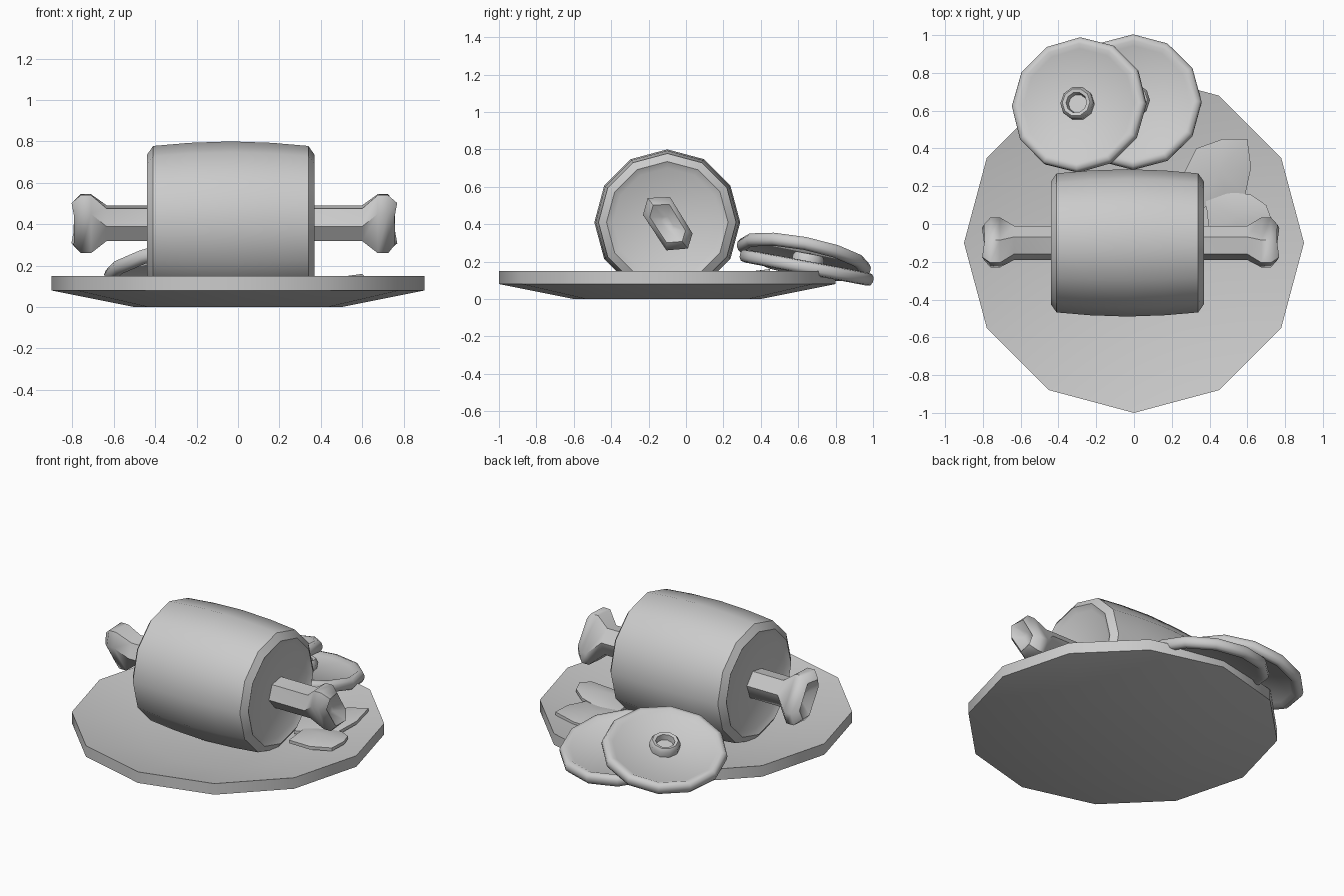
import bpy, bmesh
from math import sin, cos, pi, radians
from mathutils import Matrix, Vector

if "Cube" in bpy.data.objects:
    bpy.data.objects.remove(bpy.data.objects["Cube"])


def finish(name, bm, mat=None, angle=38):
    bmesh.ops.recalc_face_normals(bm, faces=bm.faces)
    mesh = bpy.data.meshes.new(name)
    bm.to_mesh(mesh)
    bm.free()
    if mat:
        mesh.transform(mat)
    ob = bpy.data.objects.new(name, mesh)
    bpy.context.collection.objects.link(ob)
    bpy.ops.object.select_all(action='DESELECT')
    bpy.context.view_layer.objects.active = ob
    ob.select_set(True)
    bpy.ops.object.shade_smooth_by_angle(angle=radians(angle))
    return ob


def loft(name, loops, mat=None, angle=38):
    """Skin equal-length loops and cap both ends."""
    bm = bmesh.new()
    rings = [[bm.verts.new(p) for p in loop] for loop in loops]
    n = len(rings[0])
    for a, b in zip(rings, rings[1:]):
        for i in range(n):
            j = (i + 1) % n
            bm.faces.new((a[i], a[j], b[j], b[i]))
    bm.faces.new(rings[0])
    bm.faces.new(rings[-1])
    return finish(name, bm, mat, angle)


def lathe(name, profile, sides=12, mat=None, angle=38):
    loops = [[(r * cos(2 * pi * i / sides), r * sin(2 * pi * i / sides), h)
              for i in range(sides)] for r, h in profile]
    return loft(name, loops, mat, angle)


# Plate: shallow twelve-sided dish
lathe("plate", [(0.5, 0), (0.9, 0.08), (0.9, 0.15), (0.5, 0.06)],
      mat=Matrix.Translation((0, -0.1, 0)))

# Meat: bulging barrel along x with slightly recessed ends
half = [(0.29, 0.385), (0.325, 0.405), (0.368, 0.375), (0.383, 0.2)]
meat = [(r, -h) for r, h in half] + [(0.39, 0)] + half[::-1]
lathe("meat", meat, mat=Matrix.Translation((-0.035, -0.1, 0.41))
      @ Matrix.Rotation(pi / 2, 4, 'Y'))

# Bone: six-sided shaft flaring to slanted, forked knuckles
knuckle = [(-0.105, 0.135), (0.015, 0.14), (0.135, -0.055),
           (0.11, -0.135), (-0.005, -0.145), (-0.13, 0.045)]
shaft = [(0.092 * cos(radians(d)), 0.092 * sin(radians(d)))
         for d in (130, 70, 10, -50, -110, -170)]


def section(shape, x, s=1.0, fork=0.0):
    # fork pushes the long-axis tips outward along x
    pts = []
    for y, z in shape:
        lobe = abs(-0.55 * y + 0.83 * z)
        pts.append((x + fork * lobe, -0.1 + y * s, 0.405 + z * s))
    return pts


right = [section(shaft, 0.60), section(knuckle, 0.675),
         section(knuckle, 0.725), section(knuckle, 0.735, 0.72, 0.2),
         section(knuckle, 0.715, 0.25)]
left = [[(-x - 0.035, y, z) for x, y, z in loop] for loop in right]
loft("bone", left[::-1] + right, angle=50)


# Meat slices: tilted rimmed discs with a small bone ring in the middle
def slice_disc(name, centre, slope_x, slope_y):
    normal = Vector((-slope_x, -slope_y, 1))
    mat = (Matrix.Translation(centre)
           @ Vector((0, 0, 1)).rotation_difference(normal).to_matrix().to_4x4())
    rim = [(0.3, 0.018), (0.325, 0.035), (0.352, 0.03), (0.363, 0.012)]
    lathe(name, [(r, -h) for r, h in rim] + rim[::-1], mat=mat, angle=50)
    lathe(name + "_bone_ring",
          [(0.085, 0.0), (0.09, 0.055), (0.075, 0.075), (0.056, 0.07),
           (0.05, 0.035)], 10, mat, 50)


slice_disc("upper_slice", (-0.29, 0.63, 0.225), 0.23, -0.2)
slice_disc("lower_slice", (-0.005, 0.645, 0.168), 0.0, -0.19)


# Leaves: thin outlines fanned to a centre point
def leaf(name, outline, centre, thick=0.02):
    bm = bmesh.new()
    top = [bm.verts.new(p) for p in outline]
    low = [bm.verts.new((x, y, z - thick)) for x, y, z in outline]
    ct = bm.verts.new(centre)
    cl = bm.verts.new((centre[0], centre[1], centre[2] - thick))
    for i in range(len(top)):
        j = (i + 1) % len(top)
        bm.faces.new((top[i], top[j], ct))
        bm.faces.new((low[j], low[i], cl))
        bm.faces.new((top[i], low[i], low[j], top[j]))
    finish(name, bm, angle=45)


leaf("back_leaf",
     [(0.25, 0.24, 0.09), (0.33, 0.40, 0.10), (0.47, 0.45, 0.13),
      (0.60, 0.45, 0.16), (0.62, 0.30, 0.14), (0.59, 0.16, 0.12),
      (0.50, 0.12, 0.10), (0.34, 0.08, 0.09)], (0.45, 0.28, 0.14))
leaf("side_leaf",
     [(0.38, 0.12, 0.10), (0.50, 0.17, 0.11), (0.62, 0.155, 0.13),
      (0.70, 0.10, 0.145), (0.73, 0.02, 0.15), (0.70, -0.06, 0.13),
      (0.56, -0.08, 0.11), (0.40, -0.06, 0.10)], (0.54, 0.04, 0.145))
